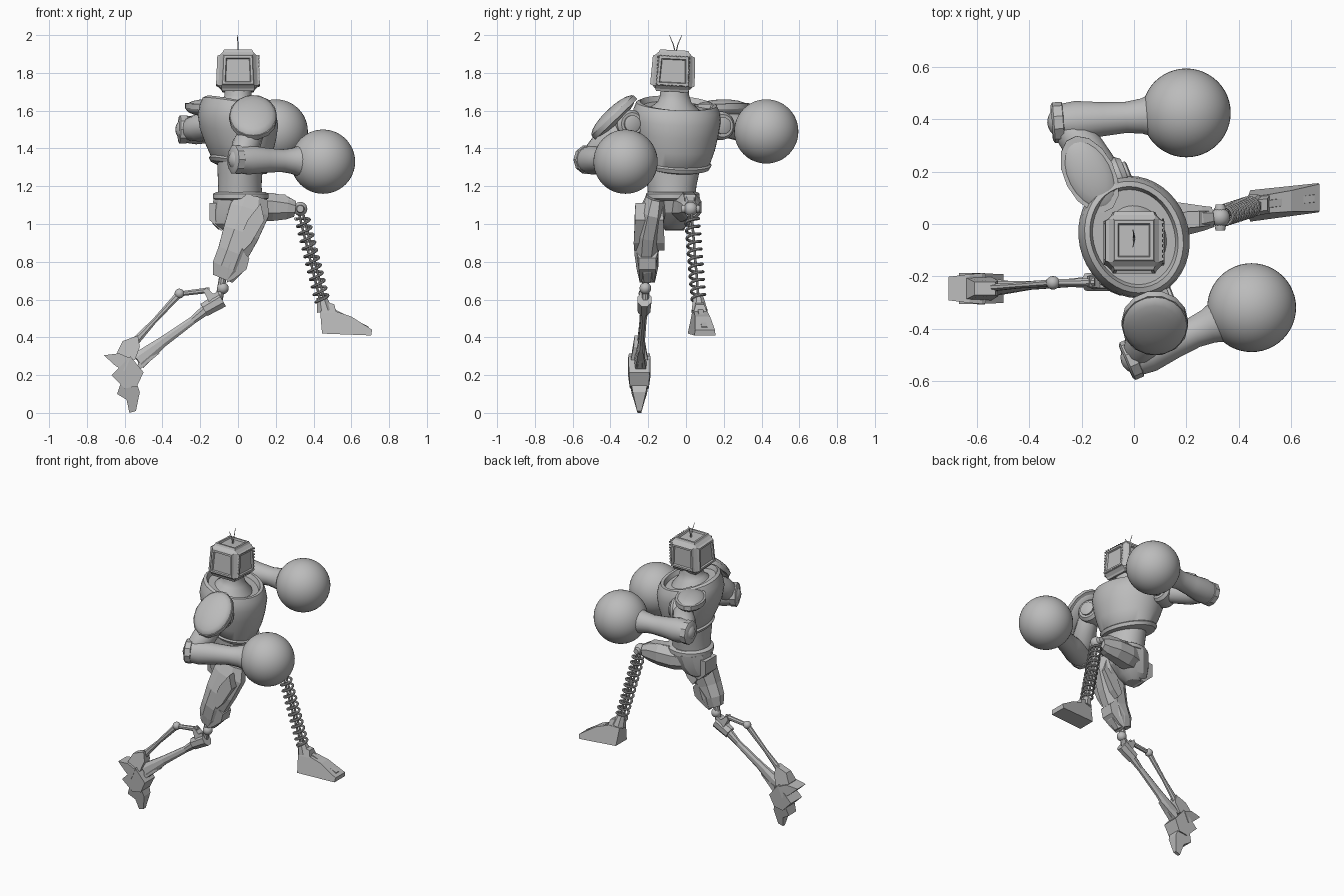
import bpy, bmesh, math
from mathutils import Vector, Matrix

old = bpy.data.objects.get("Cube")
if old:
    bpy.data.objects.remove(old)

grey = bpy.data.materials.new("plain grey")
grey.use_nodes = True
grey.diffuse_color = (0.5, 0.5, 0.5, 1)
grey.node_tree.nodes["Principled BSDF"].inputs["Base Color"].default_value = (0.5, 0.5, 0.5, 1)


def finish(name, bm, angle=35):
    bmesh.ops.recalc_face_normals(bm, faces=bm.faces)
    me = bpy.data.meshes.new(name)
    bm.to_mesh(me)
    bm.free()
    me.materials.append(grey)
    ob = bpy.data.objects.new(name, me)
    bpy.context.collection.objects.link(ob)
    if angle:
        bpy.ops.object.select_all(action='DESELECT')
        ob.select_set(True)
        bpy.context.view_layer.objects.active = ob
        bpy.ops.object.shade_smooth_by_angle(angle=math.radians(angle))
    return ob


def loft(name, rings, angle=35):
    """Skin a list of closed rings and cap both ends."""
    bm = bmesh.new()
    rows = [[bm.verts.new(p) for p in ring] for ring in rings]
    n = len(rows[0])
    for a, b in zip(rows, rows[1:]):
        for i in range(n):
            j = (i + 1) % n
            bm.faces.new((a[i], a[j], b[j], b[i]))
    bm.faces.new(rows[0])
    bm.faces.new(rows[-1])
    return finish(name, bm, angle)


def limb(name, stations, n=16, ref=(0, 1, 0), angle=35):
    """Tube through (x, y, z, radius along ref, other radius)."""
    pts = [Vector(s[:3]) for s in stations]
    rings = []
    for i, s in enumerate(stations):
        t = (pts[min(i + 1, len(pts) - 1)] - pts[max(i - 1, 0)]).normalized()
        u = Vector(ref)
        u = (u - t * u.dot(t)).normalized()
        v = t.cross(u)
        ring = []
        for k in range(n):
            a = math.tau * (k + 0.5) / n
            ring.append(pts[i] + u * math.cos(a) * s[3] + v * math.sin(a) * s[-1])
        rings.append(ring)
    return loft(name, rings, angle)


def body(name, sections, centre, yaw=0, n=40, angle=35):
    """Stack of ovals: (z, forward shift, forward radius, side radius, forward drop)."""
    rings = []
    rot = Matrix.Rotation(math.radians(yaw), 3, 'Z')
    for z, f, rf, rs, drop in sections:
        ring = []
        for k in range(n):
            a = math.tau * k / n
            p = rot @ Vector((f + rf * math.cos(a), rs * math.sin(a), 0))
            ring.append((p.x + centre[0], p.y + centre[1], z - drop * math.cos(a)))
        rings.append(ring)
    return loft(name, rings, angle)


def ball(name, at, r, scale=(1, 1, 1), axes=None, seg=40):
    bm = bmesh.new()
    bmesh.ops.create_uvsphere(bm, u_segments=seg, v_segments=seg // 2, radius=r)
    m = axes.to_4x4() if axes else Matrix.Identity(4)
    bm.transform(Matrix.Translation(at) @ m @ Matrix.Diagonal((*scale, 1)))
    return finish(name, bm)


def disc(name, at, axis, r, depth, n=24):
    a, d = Vector(at), Vector(axis).normalized() * depth / 2
    return limb(name, [(*(a - d), r * .85, r * .85), (*(a - d * .7), r, r),
                       (*(a + d * .7), r, r), (*(a + d), r * .8, r * .8)], n, (0, 0, 1))


def plate(name, outline, y, slant=0.0):
    """Side outline of (x, z, half width), spread across y."""
    x0 = outline[0][0]
    rings = [[(x, y + slant * (x - x0) + s * w, z) for x, z, w in outline] for s in (-1, 1)]
    return loft(name, rings, 0)


def pad(name, at, along, across, sizes):
    """Domed armour shell with a raised rim."""
    u = Vector(along).normalized()
    w = u.cross(Vector(across)).normalized()
    v = w.cross(u)
    axes = Matrix((u, v, w)).transposed()
    ball(name, at, 1, sizes, axes, 20)
    c = Vector(at)
    return limb(name + "_rim", [(*(c - w * .022), 1.02 * sizes[0], 1.02 * sizes[1]),
                                (*(c + w * .006), 1.02 * sizes[0], 1.02 * sizes[1])], 14, u)


# Head: boxy set with a raised panel on every side and a sunken screen
tilt = Matrix.Translation((0, -.068, 1.81)) @ Matrix.Rotation(math.radians(-3), 4, 'X')
bm = bmesh.new()
bmesh.ops.create_cube(bm, size=1)
for v in bm.verts:
    k = 1 if v.co.z < 0 else .92
    v.co = Vector((v.co.x * .208 * k, v.co.y * .212 * k, v.co.z * .195))
sides = list(bm.faces)
bmesh.ops.bevel(bm, geom=list(bm.edges), offset=.016, segments=1, affect='EDGES')
sides = [f for f in bm.faces if f.calc_area() > .02]
bmesh.ops.inset_individual(bm, faces=sides, thickness=.008, depth=.013)
bmesh.ops.inset_individual(bm, faces=sides, thickness=.017, depth=0)
bmesh.ops.inset_individual(bm, faces=sides, thickness=.006, depth=-.01)
bm.transform(tilt)
finish("head", bm, 0)

# Dashed border around the screen
for i in range(8):
    o = -.07 + i * .02
    for y, z, sy, sz in ((o, .078, .01, .004), (o, -.078, .01, .004),
                         (.084, o, .004, .01), (-.084, o, .004, .01)):
        bm = bmesh.new()
        bmesh.ops.create_cube(bm, size=1)
        bm.transform(tilt @ Matrix.Translation((.111, y, z)) @ Matrix.Diagonal((.008, sy, sz, 1)))
        finish("screen_dash", bm, 0)

# Antennas
for s in (-1, 1):
    limb("antenna", [(0, -.055, 1.9, .004), (0, -.055 + s * .012, 1.95, .003),
                     (-.004, -.055 + s * .033, 2.0, .0015)], 6)

# Trunk
body("neck", [(1.52, 0, .15, .17, .03), (1.61, 0, .12, .13, .02), (1.645, 0, .085, .09, .01),
              (1.68, 0, .07, .078, 0), (1.74, 0, .07, .075, 0)], (0, -.06), 20)
body("chest", [(1.30, .0, .115, .14, .03), (1.33, .005, .145, .18, .035), (1.40, .005, .175, .205, .03),
               (1.48, 0, .2, .225, .03), (1.55, 0, .21, .237, .03), (1.60, 0, .2, .232, .03),
               (1.635, 0, .185, .217, .035), (1.64, 0, .165, .197, .04), (1.61, 0, .155, .185, .04)],
     (0, -.05), 20)
body("chest_lower_rim", [(1.335, .005, .14, .175, .035), (1.32, .005, .155, .187, .035),
                         (1.30, .005, .145, .175, .035), (1.29, 0, .11, .13, .03)], (0, -.05), 20)
body("abdomen", [(1.13, 0, .12, .125, 0), (1.2, 0, .115, .13, 0), (1.27, 0, .118, .145, 0),
                 (1.36, 0, .12, .15, 0)], (.01, -.075))
body("belt", [(1.125, 0, .13, .125, 0), (1.135, 0, .148, .143, 0), (1.16, 0, .148, .143, 0),
              (1.17, 0, .13, .13, 0)], (.015, -.07), 8, 24)
body("pelvis", [(.97, -.06, .05, .05, 0), (1.0, -.05, .09, .09, 0), (1.06, -.02, .125, .12, 0),
                (1.14, 0, .135, .135, 0)], (.005, -.06), 8, 12, 20)
plate("seat_guard", [(-.15, 1.11, .06), (-.15, 1.02, .06), (-.09, .965, .05),
                     (0, 1.0, .06), (0, 1.12, .07)], -.06)

# Arms: shoulder pads, joints, upper arms, forearms, round fists
forward = Vector((.93, .37, 0))
pad("right_shoulder_pad", (.08, -.385, 1.57), (0, -.72, -.69), (1, 0, 0), (.155, .125, .045))
pad("left_shoulder_pad", (-.17, .19, 1.615), (-.45, .88, .02), (.9, .42, 0), (.155, .095, .045))
arms = {
    "right": ((.08, -.31, 1.53), (.075, -.36, 1.49), (.01, -.51, 1.34), (.45, -.32, 1.33)),
    "left": ((-.09, .17, 1.52), (-.13, .22, 1.52), (-.27, .39, 1.50), (.2, .425, 1.49)),
}
for side, (shoulder, upper, elbow, fist) in arms.items():
    s, u, e, f = map(Vector, (shoulder, upper, elbow, fist))
    disc(side + "_shoulder_joint", s, forward, .075, .13)
    disc(side + "_shoulder_cap", s + forward * .065, forward, .045, .03)
    root = s.lerp(Vector((0, -.06, 1.52)), .4)
    limb(side + "_shoulder_link", [(*root, .07), (*s, .06)], 16, (0, 0, 1))
    limb(side + "_upper_arm", [(*s, .045), (*u, .065), (*u.lerp(e, .5), .075),
                               (*u.lerp(e, .9), .062), (*e, .05)], 14, (0, 0, 1))
    ball(side + "_elbow", e, .062, seg=20)
    d = (f - e).normalized()
    rows = ((-.045, .045), (-.03, .068), (.05, .078), (.15, .066), (.24, .06), (.3, .068), (.36, .09))
    limb(side + "_forearm", [(*(e + d * o), r, r) for o, r in rows], 20, (0, 0, 1))
    disc(side + "_elbow_guard", e - d * .02, d, .078, .05, 10)
    ball(side + "_fist", fist, .17, seg=48)

# Right leg: armoured thigh, knee and twin-rod shin
limb("right_thigh", [(.075, -.16, 1.14, .055, .09), (.06, -.175, 1.07, .07, .115),
                     (.015, -.2, .95, .075, .105), (-.025, -.21, .85, .068, .09),
                     (-.055, -.205, .77, .06, .09), (-.08, -.205, .71, .045, .06)], 8, angle=0)
plate("thigh_panel", [(.12, 1.11, .073), (.14, 1.02, .075), (.07, .9, .082), (.03, .86, .08),
                      (0, .9, .08), (.05, 1.02, .078)], -.195)
plate("knee_guard", [(.06, .82, .045), (.045, .76, .045), (-.02, .71, .04), (-.06, .69, .04),
                     (-.05, .78, .06), (.02, .86, .06)], -.205)
ball("right_knee_ball", (-.08, -.215, .66), .031, seg=20)
limb("knee_pin", [(-.08, -.215, .72, .02), (-.1, -.215, .6, .02)], 10)
limb("knee_cuff", [(-.085, -.22, .6, .04, .045), (-.18, -.222, .545, .036, .04)], 8, angle=0)
plate("knee_bracket", [(-.1, .645, .025), (-.13, .63, .025), (-.17, .665, .02), (-.18, .64, .02),
                       (-.15, .58, .03), (-.1, .58, .03)], -.22)
limb("shin", [(-.14, -.222, .57, .026, .034), (-.24, -.225, .49, .017, .022),
              (-.4, -.235, .375, .018, .03), (-.53, -.245, .275, .03, .05)], 8, angle=0)
limb("calf_rod_upper", [(-.15, -.222, .65, .016), (-.31, -.225, .63, .014)], 8, angle=0)
ball("calf_joint", (-.31, -.225, .632), .026, seg=16)
limb("calf_rod_lower", [(-.31, -.225, .63, .015, .02), (-.44, -.235, .49, .012, .014),
                        (-.57, -.245, .35, .016, .026)], 8, angle=0)

# Right foot: ankle, heel, instep and toe wedges
plate("ankle", [(-.61, .38, .025), (-.53, .41, .025), (-.52, .35, .03), (-.545, .28, .045),
                (-.61, .27, .045), (-.64, .32, .04)], -.247)
plate("heel", [(-.71, .305, .045), (-.63, .315, .055), (-.57, .29, .06), (-.60, .22, .06),
               (-.65, .25, .05)], -.247)
plate("instep", [(-.57, .3, .058), (-.5, .215, .055), (-.535, .14, .05), (-.6, .13, .05),
                 (-.67, .2, .06)], -.247)
plate("toe", [(-.54, .17, .045), (-.52, .11, .035), (-.54, .01, .012), (-.575, 0, .01),
              (-.59, .07, .03), (-.64, .1, .04), (-.62, .16, .05)], -.247)
plate("shin_spur", [(-.41, .32, .012), (-.53, .27, .03), (-.53, .22, .03)], -.24)

# Left leg: raised thigh ending in a spring
limb("left_thigh", [(-.02, -.02, 1.09, .07, .07), (.08, 0, 1.09, .085, .085), (.18, .018, 1.09, .07, .08),
                    (.26, .022, 1.085, .052, .065), (.3, .027, 1.08, .042, .045)], 8, angle=0)
plate("thigh_top_panel", [(.05, 1.17, .035), (.25, 1.155, .03), (.29, 1.12, .028), (.05, 1.12, .05)], .005, .07)
ball("left_knee_ball", (.33, .025, 1.08), .037, seg=24)
disc("left_knee_pin", (.33, .025, 1.08), (0, 1, 0), .022, .1, 12)
top, low = Vector((.335, .03, 1.05)), Vector((.45, .068, .58))
axis = (low - top).normalized()
su = Vector((0, 1, 0)).cross(axis).normalized()
sv = axis.cross(su)
turns, steps = 11, 16
coil = []
for i in range(turns * steps + 1):
    a = math.tau * i / steps
    c = top.lerp(low, .03 + .94 * i / (turns * steps))
    coil.append((*(c + (su * math.cos(a) + sv * math.sin(a)) * .036), .0075))
limb("spring", coil, 8, axis)
for s in (-1, 1):
    limb("spring_rod", [(*(top + su * s * .011), .007), (*(low + su * s * .011), .007)], 8)
limb("spring_socket", [(*low.lerp(top, .07), .028), (*low, .036), (*(low + axis * .04), .045)], 8, angle=0)

# Left foot
plate("left_foot", [(.435, .535, .035), (.445, .42, .06), (.705, .41, .056), (.71, .44, .052),
                    (.6, .51, .04), (.51, .54, .035)], .068, .12)
plate("left_ankle", [(.455, .59, .022), (.435, .53, .036), (.52, .53, .036), (.51, .575, .022)], .068, .12)
plate("left_foot_ridge", [(.5, .555, .014), (.5, .5, .018), (.69, .44, .018), (.69, .458, .014)], .075, .12)
